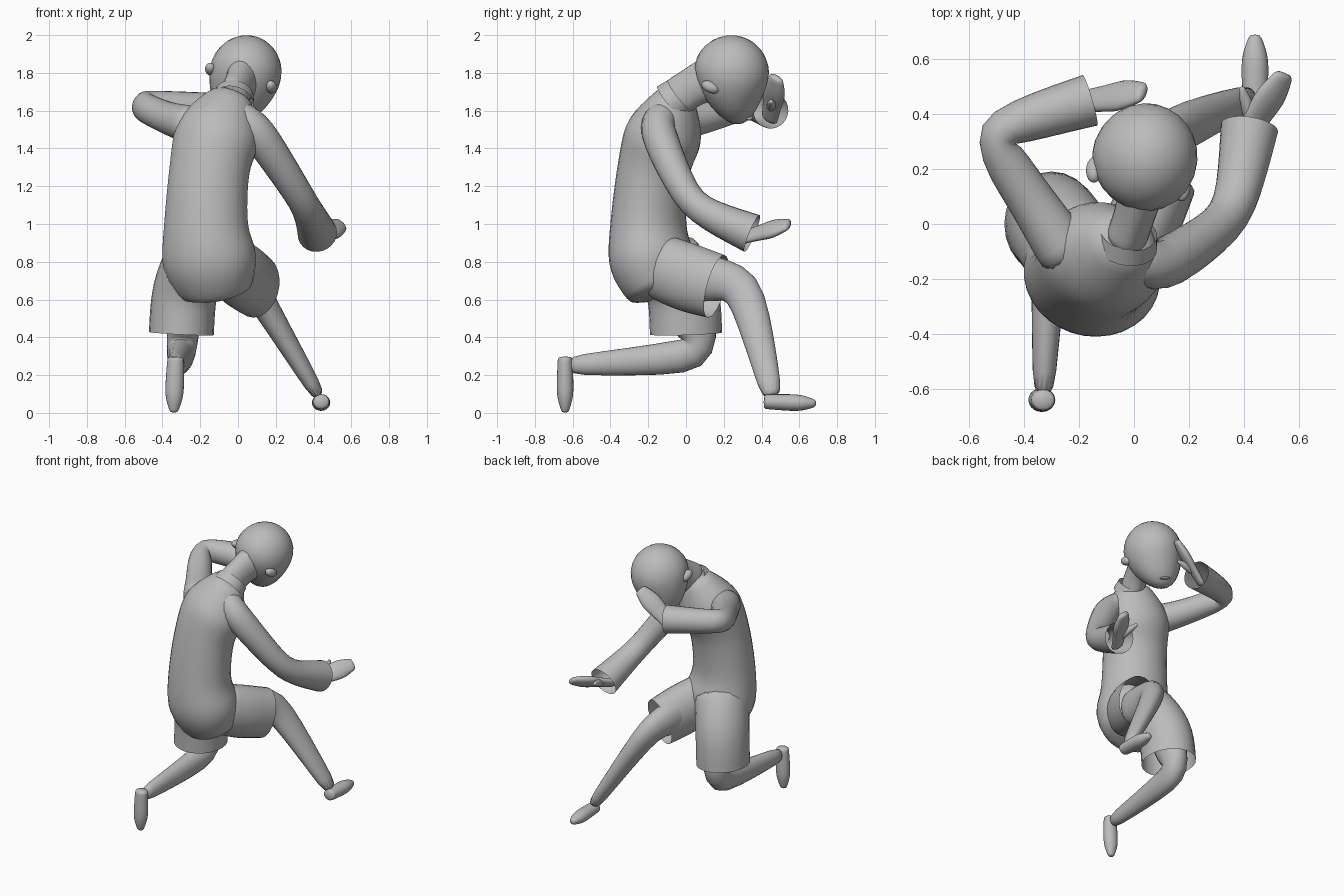
import bpy, bmesh, math
from mathutils import Vector, Matrix, Euler

cube = bpy.data.objects.get("Cube")
if cube:
    bpy.data.objects.remove(cube)

ACROSS, FORWARD, UP = Vector((1, 0, 0)), Vector((0, 1, 0)), Vector((0, 0, 1))
CHEST = Vector((3, -1, 0))

grey = bpy.data.materials.new("plain grey")
grey.use_nodes = True
colour = (.5, .5, .5, 1)
grey.diffuse_color = colour
grey.node_tree.nodes["Principled BSDF"].inputs["Base Color"].default_value = colour


def add_object(name, bm):
    """Turn a bmesh into a smooth grey object."""
    mesh = bpy.data.meshes.new(name)
    bm.to_mesh(mesh)
    bm.free()
    mesh.materials.append(grey)
    for polygon in mesh.polygons:
        polygon.use_smooth = True
    part = bpy.data.objects.new(name, mesh)
    bpy.context.collection.objects.link(part)
    return part


def smooth_samples(points, steps, softness):
    """Sample a curve through all the points; low softness gives tight joints."""
    padded = [points[0], *points, points[-1]]
    samples = []
    for before, start, end, after in zip(padded, padded[1:], padded[2:], padded[3:]):
        leave, arrive = (end - before) * softness, (after - start) * softness
        for step in range(steps):
            t = step / steps
            bend = leave * (1 - t) - arrive * t
            ease = t * t * (3 - 2 * t)
            samples.append(start + (end - start) * ease + bend * t * (1 - t))
    return samples + [points[-1]]


def tube(name, path, radii, side=ACROSS, flat=1, sides=12, softness=.5,
         open_start=False, open_end=False):
    """Sweep an ellipse along a path; flat scales the radius square to side."""
    bm = bmesh.new()
    steps = 3
    centres = smooth_samples([Vector(p) for p in path], steps, softness)
    widths = smooth_samples(radii, steps, softness)
    loops = []
    for i, (centre, width) in enumerate(zip(centres, widths)):
        along = (centres[min(i + 1, len(centres) - 1)] - centres[max(i - 1, 0)]).normalized()
        wide = (side - along * along.dot(side)).normalized() * width
        deep = along.cross(wide) * flat
        angles = [math.tau * k / sides for k in range(sides)]
        loops.append([bm.verts.new(centre + wide * math.cos(a) + deep * math.sin(a))
                      for a in angles])
    for lower, upper in zip(loops, loops[1:]):
        for k in range(sides):
            n = (k + 1) % sides
            bm.faces.new((lower[k], lower[n], upper[n], upper[k]))
    if not open_start:
        bm.faces.new(reversed(loops[0]))
    if not open_end:
        bm.faces.new(loops[-1])
    rounding = add_object(name, bm).modifiers.new("rounding", "SUBSURF")
    rounding.levels = rounding.render_levels = 1


def head_part(name, centre, size, jaw=0):
    """Ellipsoid in the bowed head's frame; jaw pushes its lower half forward."""
    bm = bmesh.new()
    bmesh.ops.create_uvsphere(bm, u_segments=24, v_segments=16, radius=1)
    for v in bm.verts:
        below = max(0, -v.co.z)
        x, y, z = (c * s for c, s in zip(v.co, size))
        v.co = Vector(centre) + Vector((x, y + jaw * below ** 2, z - jaw / 2 * below ** 2))
    bm.transform(head_frame)
    add_object(name, bm)


def hand(label, wrist, fingertip, thumb_tip, side):
    """Flat palm starting inside the cuff, with a thumb."""
    wrist, fingertip, thumb_tip = map(Vector, (wrist, fingertip, thumb_tip))
    palm = [wrist.lerp(fingertip, t) for t in (-.3, .2, .6, 1)]
    tube(label + "_hand", palm, [.05, .06, .07, .04], side, flat=.5, sides=10)
    root = wrist.lerp(fingertip, .1)
    tube(label + "_thumb", [root, root.lerp(thumb_tip, .6), thumb_tip], [.03, .025, .01], sides=8)


def foot(label, heel, toe):
    """Foot that widens at the ball and narrows at the toes."""
    heel, toe = Vector(heel), Vector(toe)
    sole = [heel.lerp(toe, t) for t in (0, .3, .7, 1)]
    tube(label + "_foot", sole, [.045, .05, .05, .02], sides=10, flat=.9)


# Shirt body, leaning forward at the shoulders
tube("shirt_body",
     [(-.12, -.12, .63), (-.15, -.18, .8), (-.17, -.2, 1), (-.15, -.17, 1.3),
      (-.1, -.11, 1.5), (-.02, -.05, 1.7)],
     [.2, .26, .23, .22, .23, .1], CHEST, flat=.88, sides=16)

# Collar and neck
tube("collar", [(-.03, -.08, 1.64), (-.02, -.03, 1.68)], [.12, .11], CHEST,
     open_start=True, open_end=True)
tube("neck", [(-.03, -.06, 1.66), (.01, .06, 1.74), (.04, .2, 1.79)], [.08, .08, .11],
     CHEST, flat=1.4)

# Head, bowed and turned
turn = Euler([math.radians(angle) for angle in (-25, 16, -12)])
head_frame = Matrix.Translation((.04, .24, 1.8)) @ turn.to_matrix().to_4x4()
head_part("head", (0, 0, 0), (.19, .2, .2), jaw=.1)
for label, mirror in (("left", 1), ("right", -1)):
    head_part(label + "_ear", (mirror * .17, -.06, -.06), (.03, .05, .03))
head_part("mouth", (.02, .18, -.18), (.04, .02, .01))

# Sleeves with open cuffs
tube("left_sleeve", [(-.02, -.11, 1.58), (.1, -.15, 1.49), (.35, .03, 1.11), (.42, .35, .95)],
     [.09, .1, .08, .11], softness=.35, open_end=True)
tube("right_sleeve", [(-.23, -.13, 1.52), (-.37, .08, 1.56), (-.51, .33, 1.63), (-.16, .45, 1.6)],
     [.11, .09, .08, .1], UP, softness=.25, open_end=True)

# Hands, the left one reaching out and the right one shielding the face
hand("left", (.42, .34, .94), (.55, .55, 1), (.39, .5, 1), UP - ACROSS + FORWARD / 2)
hand("right", (-.16, .45, 1.6), (.04, .48, 1.78), (0, .45, 1.65), FORWARD + ACROSS)

# Shorts with open hems
tube("left_shorts", [(-.05, -.15, .78), (.03, 0, .72), (.1, .16, .67)],
     [.18, .19, .18], UP, flat=.75, open_end=True)
tube("right_shorts", [(-.2, -.13, .85), (-.28, -.02, .65), (-.3, 0, .42)],
     [.2, .2, .2], FORWARD, flat=.9, open_end=True)

# Legs, from inside the shorts to the ankle
tube("left_leg", [(0, -.05, .72), (.08, .3, .67), (.44, .46, .07)], [.1, .08, .04],
     flat=1.4, softness=.25)
tube("right_leg", [(-.28, 0, .6), (-.3, .06, .31), (-.33, -.64, .25)], [.1, .08, .04],
     flat=1.3, softness=.25)

# Feet, the left one flat and the right one on its toes
foot("left", (.44, .41, .06), (.44, .69, .05))
foot("right", (-.33, -.64, .3), (-.34, -.64, 0))
